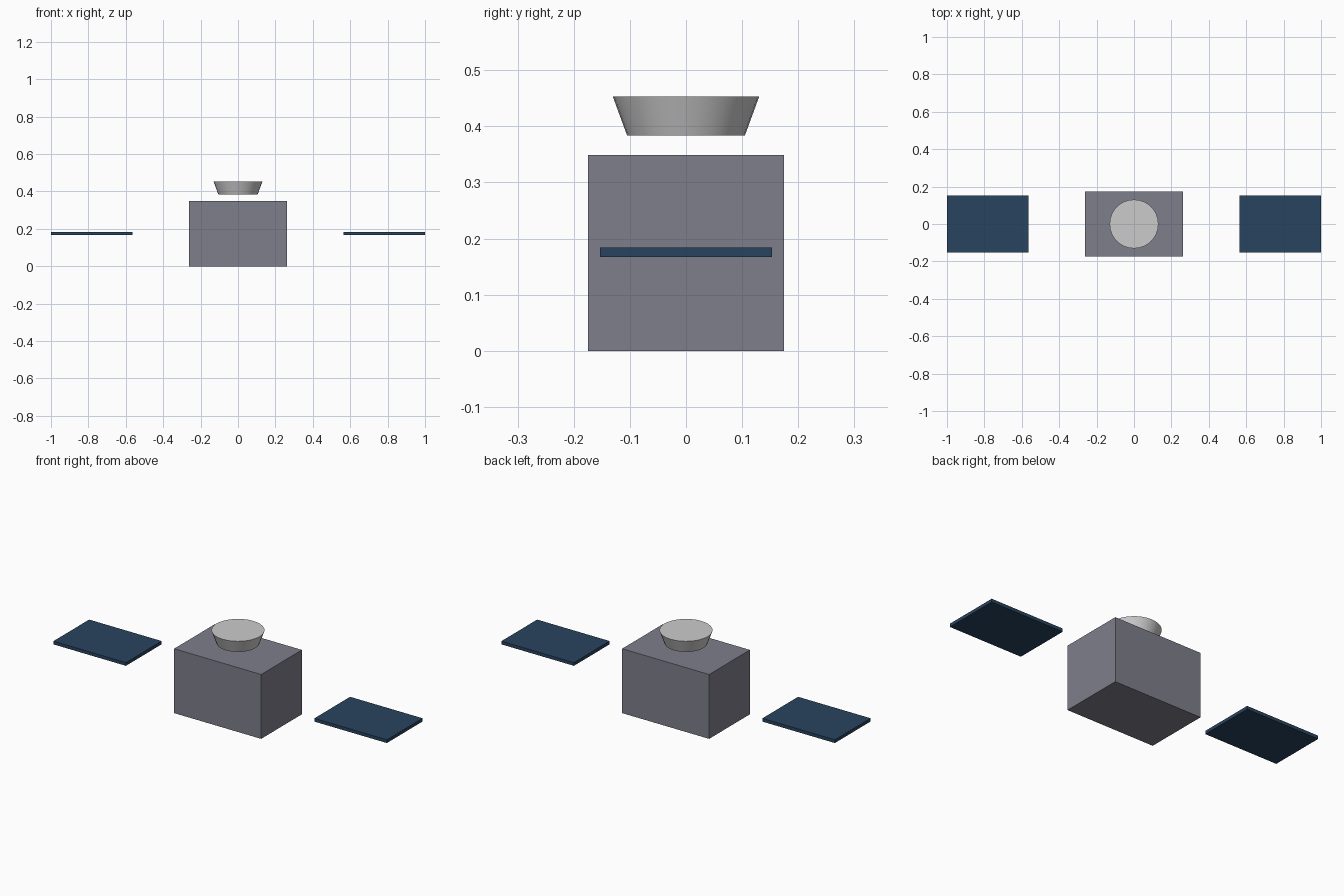
import bpy
import math

if "Cube" in bpy.data.objects:
    bpy.data.objects.remove(bpy.data.objects["Cube"])


def make_material(name, color):
    mat = bpy.data.materials.new(name)
    mat.diffuse_color = (*color, 1.0)
    mat.use_nodes = True
    mat.node_tree.nodes["Principled BSDF"].inputs["Base Color"].default_value = mat.diffuse_color
    return mat


def add_box(name, center, size, mat):
    bpy.ops.mesh.primitive_cube_add(size=1, location=center)
    obj = bpy.context.object
    obj.name = name
    obj.scale = size
    bpy.ops.object.transform_apply(location=False, rotation=False, scale=True)
    obj.data.materials.append(mat)
    return obj


body_mat = make_material("body_grey", (0.21, 0.21, 0.26))
panel_mat = make_material("panel_blue", (0.022, 0.056, 0.116))

# Main body
add_box("body", (0, 0, 0.1745), (0.522, 0.349, 0.349), body_mat)

# Solar panels, one floating on each side
for side, sx in (("left", -1), ("right", 1)):
    add_box(f"{side}_solar_panel", (sx * 0.7825, 0, 0.1755),
            (0.435, 0.306, 0.0175), panel_mat)

# Dish: closed, flared cone floating above the body
bpy.ops.mesh.primitive_cone_add(vertices=32, radius1=0.105, radius2=0.1305,
                                depth=0.0695, location=(0, 0, 0.4185))
dish = bpy.context.object
dish.name = "antenna_dish"
bpy.ops.object.shade_smooth_by_angle(angle=math.radians(30))
